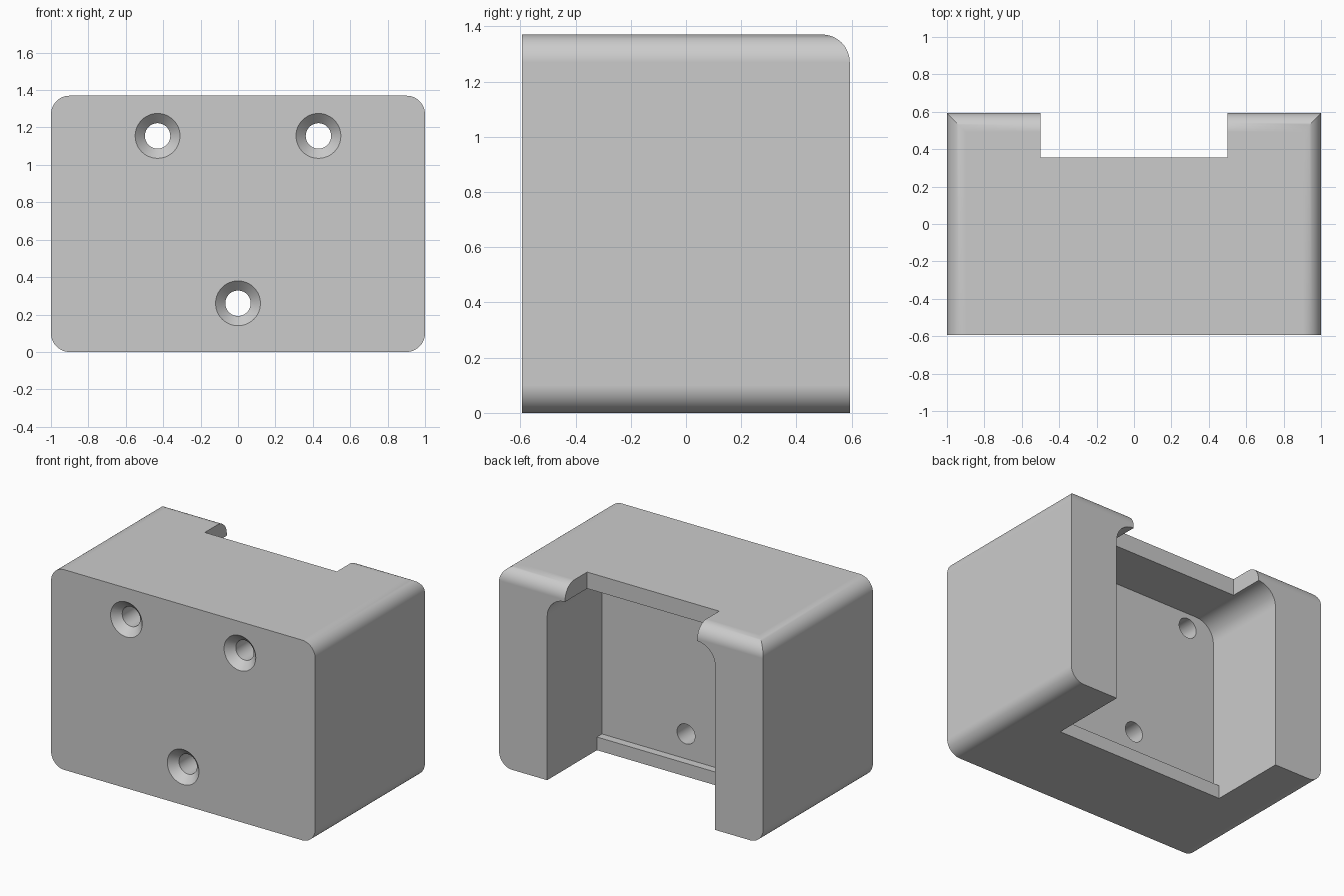
import bpy, bmesh
from math import sin, cos, pi
from mathutils import Vector

if "Cube" in bpy.data.objects:
    bpy.data.objects.remove(bpy.data.objects["Cube"])

W, D, H = 1.0, 0.593, 1.37      # half width, half depth, height
R = 0.1                         # outer edge radius
SLOT, SLOT_TOP = 0.636, 1.257   # half width and ceiling of the pocket
STEPS = 12


def rounded_rect(u0, u1, v0, v1, radii):
    """Outline with one radius per corner: low-low, high-low, high-high, low-high."""
    corners = [(u0, v0, 1, 1), (u1, v0, -1, 1), (u1, v1, -1, -1), (u0, v1, 1, -1)]
    points = []
    for i, ((u, v, su, sv), r) in enumerate(zip(corners, radii)):
        if r == 0:
            points.append((u, v))
            continue
        for k in range(STEPS + 1):
            a = pi + i * pi / 2 + k * pi / 2 / STEPS
            points.append((u + su * r + r * cos(a), v + sv * r + r * sin(a)))
    return points


def new_object(name, bm):
    bmesh.ops.recalc_face_normals(bm, faces=bm.faces)
    mesh = bpy.data.meshes.new(name)
    bm.to_mesh(mesh)
    bm.free()
    obj = bpy.data.objects.new(name, mesh)
    bpy.context.collection.objects.link(obj)
    return obj


def prism(name, outline, place, travel):
    bm = bmesh.new()
    face = bm.faces.new([bm.verts.new(place(u, v)) for u, v in outline])
    result = bmesh.ops.extrude_face_region(bm, geom=[face])
    moved = [g for g in result["geom"] if isinstance(g, bmesh.types.BMVert)]
    bmesh.ops.translate(bm, verts=moved, vec=Vector(travel))
    return new_object(name, bm)


def prism_y(name, outline, y0, y1):
    return prism(name, outline, lambda x, z: (x, y0, z), (0, y1 - y0, 0))


def lathe_y(name, x, z, profile, sides=48):
    """Closed turned shape along y from (radius, y) pairs."""
    bm = bmesh.new()
    rings = [[bm.verts.new((x + r * cos(2 * pi * i / sides), y,
                            z + r * sin(2 * pi * i / sides)))
              for i in range(sides)] for r, y in profile]
    for a, b in zip(rings, rings[1:]):
        for i in range(sides):
            j = (i + 1) % sides
            bm.faces.new((a[i], a[j], b[j], b[i]))
    bm.faces.new(rings[0])
    bm.faces.new(rings[-1])
    return new_object(name, bm)


def apply(target, modifier):
    bpy.ops.object.select_all(action="DESELECT")
    target.select_set(True)
    bpy.context.view_layer.objects.active = target
    bpy.ops.object.modifier_apply(modifier=modifier.name)


def combine(target, tool, operation="DIFFERENCE"):
    mod = target.modifiers.new("cut", "BOOLEAN")
    mod.operation, mod.solver, mod.object = operation, "EXACT", tool
    apply(target, mod)
    bpy.data.objects.remove(tool)


# Outer block: rounded lengthwise edges, plus a rounded top back edge
body = prism_y("mount_body", rounded_rect(-W, W, 0, H, [R] * 4), -D, D)
side = prism("side_shape", rounded_rect(-1, D, -0.2, H, [0, 0, R, 0]),
             lambda y, z: (-1.2, y, z), (2.4, 0, 0))
combine(body, side, "INTERSECT")

# Pocket open to the back, with rounded upper corners
combine(body, prism_y("pocket", rounded_rect(-SLOT, SLOT, 0.09, SLOT_TOP,
                                             [0, 0, 0.137, 0.137]), 0, 0.8))
# Opening through the floor, leaving a low lip on the inner wall
combine(body, prism_y("floor_opening", rounded_rect(-SLOT, SLOT, -0.2, 0.3, [0] * 4),
                      0.055, 0.8))
# Notch in the top plate
combine(body, prism_y("top_notch", rounded_rect(-0.5, 0.5, 1.1, 1.6, [0] * 4),
                      0.355, 0.8))

# Countersunk screw holes
for x, z in ((-0.43, 1.155), (0.43, 1.155), (0, 0.26)):
    combine(body, lathe_y("screw_hole", x, z,
                          [(0.13, -D - 0.01), (0.068, -D + 0.052), (0.068, 0.2)]))

# Material
grey = bpy.data.materials.new("light_grey")
grey.use_nodes = True
colour = (0.6, 0.6, 0.6, 1)
grey.diffuse_color = colour
grey.node_tree.nodes["Principled BSDF"].inputs["Base Color"].default_value = colour
body.data.materials.clear()
body.data.materials.append(grey)

# Smooth the rounded edges while the flats stay flat
bpy.ops.object.select_all(action="DESELECT")
body.select_set(True)
bpy.context.view_layer.objects.active = body
bpy.ops.object.shade_smooth_by_angle(angle=pi / 6)
weighted = body.modifiers.new("flat_faces", "WEIGHTED_NORMAL")
weighted.keep_sharp = True
